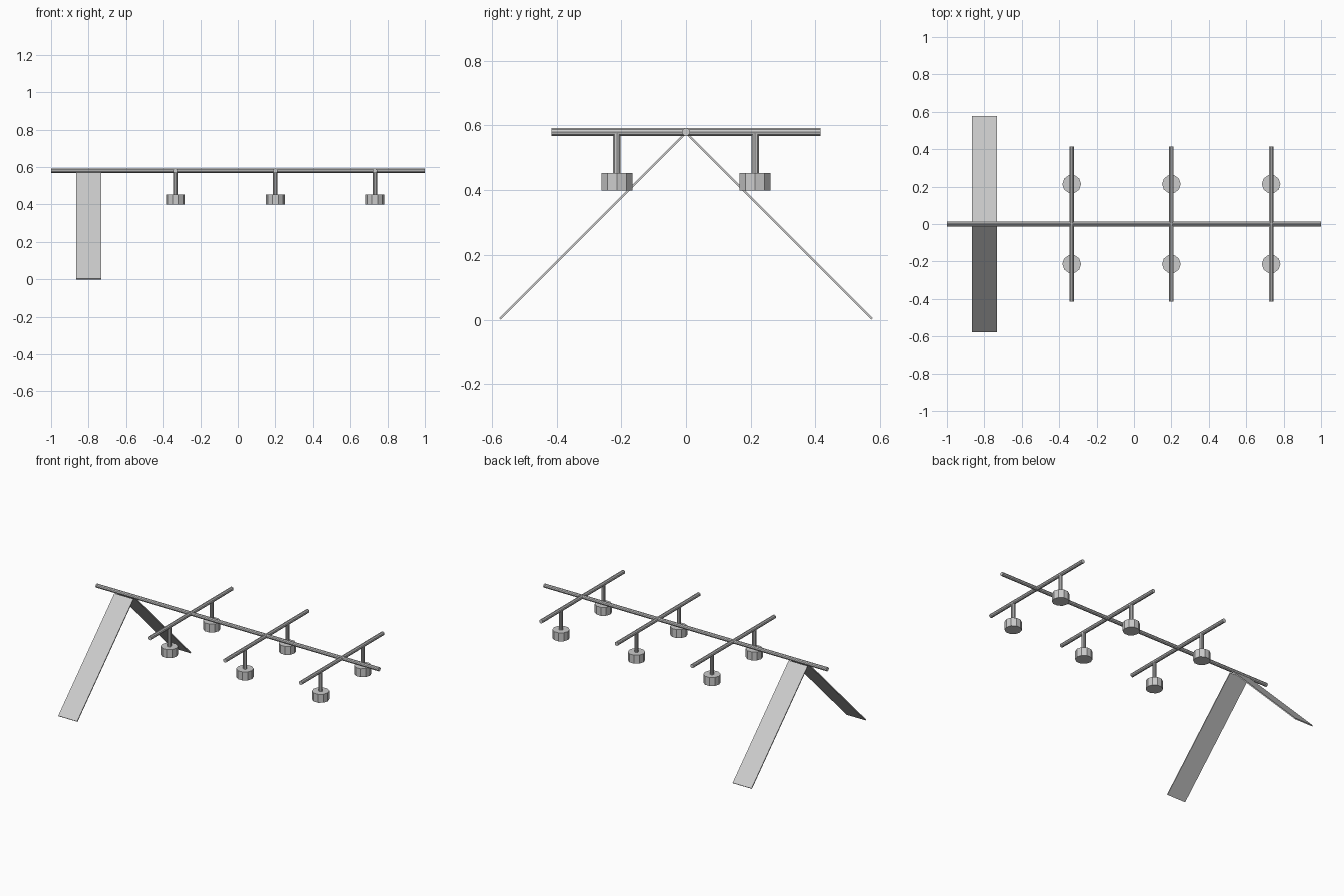
import bpy
import math
from mathutils import Vector

cube = bpy.data.objects.get("Cube")
if cube:
    bpy.data.objects.remove(cube, do_unlink=True)

# Single grey finish
grey = bpy.data.materials.new("plain_grey")
grey.use_nodes = True
colour = (0.6, 0.6, 0.6, 1)
grey.diffuse_color = colour
grey.node_tree.nodes["Principled BSDF"].inputs["Base Color"].default_value = colour

SIDES = 10
BAR_Z = 0.58
BAR_R = 0.0125


def rod(name, start, end, radius):
    """Flat-sided cylinder between two points."""
    start, end = Vector(start), Vector(end)
    axis = end - start
    bpy.ops.mesh.primitive_cylinder_add(vertices=SIDES, radius=radius, depth=axis.length)
    ob = bpy.context.object
    # Spin the section so that two corners lie on the local x axis
    for v in ob.data.vertices:
        v.co = Vector((v.co.y, -v.co.x, v.co.z))
    ob.location = (start + end) / 2
    ob.rotation_euler = axis.to_track_quat("Z", "Y").to_euler()
    ob.name = name
    ob.data.materials.append(grey)
    return ob


def plank(name, side):
    """Thin sloping leg on one side of the beam."""
    bpy.ops.mesh.primitive_cube_add(size=1, location=(-0.8, side * 0.292, 0.2852))
    ob = bpy.context.object
    ob.scale = (0.1333, 0.8, 0.0067)
    ob.rotation_euler.x = -side * math.radians(45)
    ob.name = name
    ob.data.materials.append(grey)


# Long main beam
rod("main_beam", (-1, 0, BAR_Z), (1, 0, BAR_Z), BAR_R)

# Leg planks
plank("front_leg", -1)
plank("back_leg", 1)

# Cross bars, each with two hanging weights
for x, place in ((-0.333, "right"), (0.2, "middle"), (0.733, "left")):
    rod(f"{place}_cross_bar", (x, -0.415, BAR_Z), (x, 0.415, BAR_Z), BAR_R)
    for side, end in ((-1, "front"), (1, "back")):
        y = side * 0.2135
        rod(f"{place}_{end}_hanger", (x, y, 0.44), (x, y, BAR_Z), 0.012)
        rod(f"{place}_{end}_weight", (x, y, 0.399), (x, y, 0.453), 0.05)
